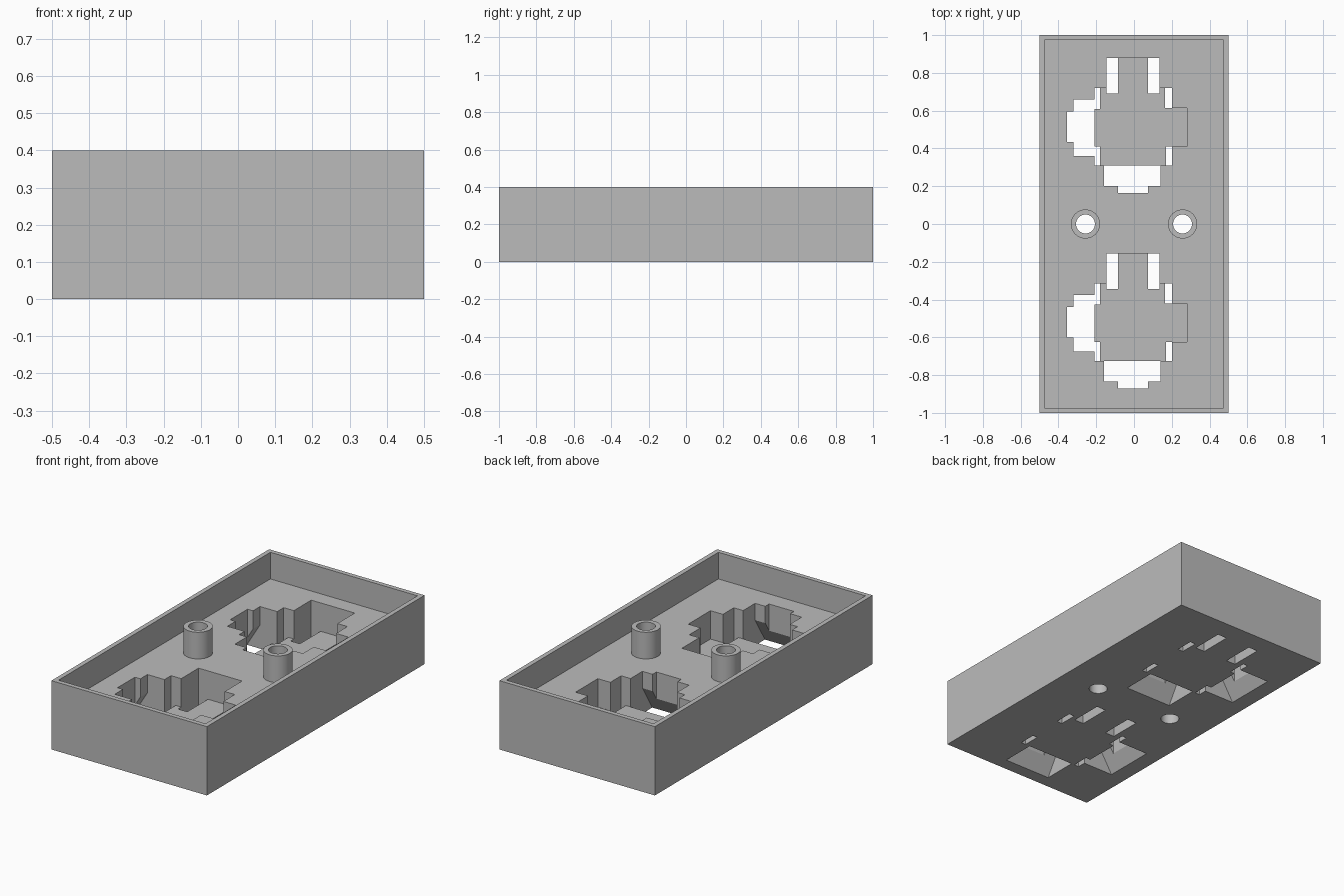
import bpy
import bmesh
from mathutils import Vector

cube = bpy.data.objects.get("Cube")
if cube:
    bpy.data.objects.remove(cube, do_unlink=True)

HEIGHT, DECK, FLOOR = 0.40, 0.245, 0.08
PITCH = 1.035            # spacing of the two sockets
POST_X, POST_R, HOLE_R = 0.257, 0.077, 0.05

grey = bpy.data.materials.new("plain_grey")
grey.use_nodes = True
grey.diffuse_color = (0.5, 0.5, 0.5, 1)
grey.node_tree.nodes["Principled BSDF"].inputs["Base Color"].default_value = (0.5, 0.5, 0.5, 1)


def finish(name, bm):
    bmesh.ops.recalc_face_normals(bm, faces=bm.faces)
    mesh = bpy.data.meshes.new(name)
    bm.to_mesh(mesh)
    bm.free()
    mesh.materials.append(grey)
    obj = bpy.data.objects.new(name, mesh)
    bpy.context.collection.objects.link(obj)
    return obj


def prism(name, outline, low, high, place=lambda a, b, c: (a, b, c)):
    """Extrude a 2D outline from low to high; place maps it into space."""
    bm = bmesh.new()
    face = bm.faces.new([bm.verts.new(place(a, b, low)) for a, b in outline])
    step = Vector(place(0, 0, high)) - Vector(place(0, 0, low))
    top = bmesh.ops.extrude_face_region(bm, geom=[face])
    moved = [v for v in top["geom"] if isinstance(v, bmesh.types.BMVert)]
    bmesh.ops.translate(bm, verts=moved, vec=step)
    return finish(name, bm)


def rect(x, y):
    return [(-x, -y), (x, -y), (x, y), (-x, y)]


def cylinder(name, x, radius, low, high):
    bm = bmesh.new()
    bmesh.ops.create_cone(bm, cap_ends=True, segments=48, radius1=radius,
                          radius2=radius, depth=high - low)
    bmesh.ops.translate(bm, verts=bm.verts, vec=(x, 0, (low + high) / 2))
    return finish(name, bm)


def cut(target, cutter):
    """Subtract a cutter, then discard it."""
    cutter.hide_render = True
    mod = target.modifiers.new("cut", 'BOOLEAN')
    mod.operation = 'DIFFERENCE'
    mod.solver = 'EXACT'
    mod.object = cutter
    bpy.context.view_layer.objects.active = target
    bpy.ops.object.modifier_apply(modifier=mod.name)
    bpy.data.objects.remove(cutter, do_unlink=True)


# Stepped outline of one socket opening
pocket = [
    (-.145, .88), (-.145, .72), (-.21, .72), (-.21, .66), (-.32, .66),
    (-.32, .595), (-.355, .595), (-.355, .435), (-.32, .435), (-.32, .36),
    (-.21, .36), (-.21, .31), (-.16, .31), (-.16, .20), (-.085, .20),
    (-.085, .165), (.075, .165), (.075, .20), (.14, .20), (.14, .31),
    (.20, .31), (.20, .41), (.28, .41), (.28, .615), (.20, .615),
    (.20, .72), (.135, .72), (.135, .88)]

# Floor plate inside the socket, leaving slots around it
plate = [
    (-.085, .88), (-.085, .69), (-.145, .69), (-.145, .72), (-.18, .72),
    (-.18, .61), (-.21, .61), (-.21, .41), (-.18, .41), (-.18, .31),
    (.17, .31), (.17, .41), (.28, .41), (.28, .615), (.165, .615),
    (.165, .72), (.135, .72), (.135, .69), (.075, .69), (.075, .88)]


def ramp(base, inner):
    """Flared undercut profile: wide at the underside, narrow higher up."""
    return [(base - .03, -.05), (base, 0), (base + .055, .09),
            (base + .09, .147), (inner, .147), (inner, -.05)]


# Tray body with recessed deck
body = prism("tray_body", rect(.5, 1), 0, HEIGHT)
cut(body, prism("tray_cavity", rect(.473, .973), DECK, HEIGHT + .1))

# Two sockets with flared side and end openings
for label, shift in (("back", 0), ("front", -PITCH)):
    cut(body, prism("pocket_cutter", [(x, y + shift) for x, y in pocket], -.1, DECK + .05))
    cut(body, prism("side_ramp_cutter", ramp(-.405, -.25), .36 + shift, .66 + shift,
                    lambda a, b, c: (a, c, b)))
    cut(body, prism("end_ramp_cutter", [(a + shift, b) for a, b in ramp(.11, .27)],
                    -.16, .14, lambda a, b, c: (c, a, b)))
    prism(label + "_socket_floor", [(x, y + shift) for x, y in plate], 0, FLOOR)

# Screw posts with through holes
parts = [body]
for label, x in (("left", POST_X), ("right", -POST_X)):
    cut(body, cylinder("hole_cutter", x, HOLE_R, -.1, HEIGHT + .1))
    post = cylinder(label + "_screw_post", x, POST_R, DECK, HEIGHT)
    cut(post, cylinder("hole_cutter", x, HOLE_R, 0, HEIGHT + .1))
    parts.append(post)

# Smooth round walls, keep edges sharp
bpy.ops.object.select_all(action='DESELECT')
for obj in parts:
    obj.select_set(True)
bpy.context.view_layer.objects.active = body
bpy.ops.object.shade_smooth_by_angle(angle=0.5)
